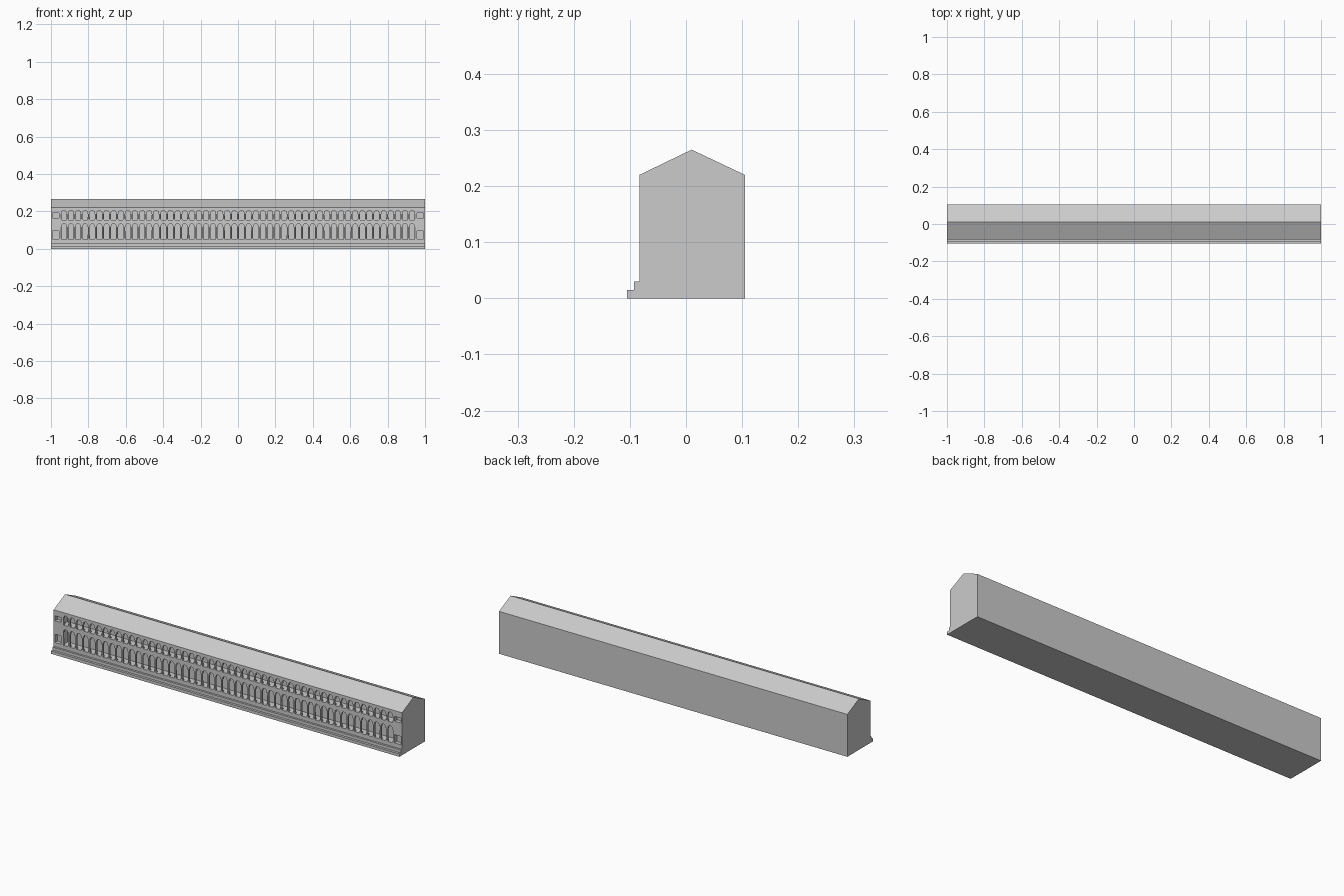
import bpy, bmesh, math
from mathutils import Matrix, Vector

cube = bpy.data.objects.get("Cube")
if cube:
    bpy.data.objects.remove(cube, do_unlink=True)

stone = bpy.data.materials.new("grey stone")
stone.use_nodes = True
GREY = (0.6, 0.6, 0.6, 1)
stone.diffuse_color = GREY
stone.node_tree.nodes["Principled BSDF"].inputs["Base Color"].default_value = GREY

FRONT = -0.083      # plane of the front wall
HALF = 0.95         # half length of the arcades
BAYS = 50
PITCH = 2 * HALF / BAYS
WALL = 0.012        # thickness of the arcade wall
RADIUS = 0.013      # radius of the arches


def finish(name, bm):
    bmesh.ops.recalc_face_normals(bm, faces=bm.faces)
    mesh = bpy.data.meshes.new(name)
    bm.to_mesh(mesh)
    bm.free()
    mesh.materials.append(stone)
    obj = bpy.data.objects.new(name, mesh)
    bpy.context.collection.objects.link(obj)
    return obj


def add_box(bm, lo, hi):
    lo, hi = Vector(lo), Vector(hi)
    place = Matrix.Translation((lo + hi) / 2) @ Matrix.Diagonal((*(hi - lo), 1))
    bmesh.ops.create_cube(bm, size=1, matrix=place)


def repeat(obj, count):
    mod = obj.modifiers.new("bays", "ARRAY")
    mod.count = count
    mod.use_relative_offset = False
    mod.use_constant_offset = True
    mod.constant_offset_displace = (PITCH, 0, 0)


# Building body: stepped, gabled side profile drawn along x
profile = [(-0.105, 0), (0.105, 0), (0.105, 0.22), (0.01, 0.265), (FRONT, 0.22),
           (FRONT, 0.03), (-0.093, 0.03), (-0.093, 0.015), (-0.105, 0.015)]
bm = bmesh.new()
end = bm.faces.new([bm.verts.new((-1, y, z)) for y, z in profile])
new = bmesh.ops.extrude_face_region(bm, geom=[end])["geom"]
bmesh.ops.translate(bm, vec=(2, 0, 0), verts=[v for v in new if isinstance(v, bmesh.types.BMVert)])
body = finish("building_body", bm)

# Recesses: two long galleries and a small niche at each end of each floor
floors = {"lower": (0.05, 0.14, 0.121), "upper": (0.155, 0.21, 0.192)}
niches = [(0.052, 0.095), (0.165, 0.19)]
bm = bmesh.new()
for floor, ceiling, spring in floors.values():
    add_box(bm, (-HALF, -0.2, floor), (HALF, -0.04, ceiling))
for bottom, top in niches:
    for side in (-1, 1):
        x = side * 0.975
        add_box(bm, (x - 0.018, -0.2, bottom), (x + 0.018, FRONT + 0.02, top))
cutter = finish("recess_cutter", bm)
cutter.hide_render = True
cut = body.modifiers.new("recesses", "BOOLEAN")
cut.operation = "DIFFERENCE"
cut.solver = "EXACT"
cut.object = cutter
bpy.context.view_layer.objects.active = body
bpy.ops.object.modifier_apply(modifier=cut.name)
bpy.data.objects.remove(cutter, do_unlink=True)


def arch_wall(name, spring, top):
    """One bay of pierced wall above the columns, repeated along the front."""
    steps = 8
    mid = PITCH / 2
    line = [(0, spring)]
    for i in range(steps + 1):
        a = math.pi * (1 - i / steps)
        line.append((mid + RADIUS * math.cos(a), spring + RADIUS * math.sin(a)))
    line.append((PITCH, spring))
    bm = bmesh.new()
    rows = []
    for y in (FRONT, FRONT + WALL):
        low = [bm.verts.new((x, y, z)) for x, z in line]
        high = [bm.verts.new((x, y, top)) for x, z in line]
        rows.append((low, high))
    (fl, fh), (bl, bh) = rows
    for i in range(len(line) - 1):
        j = i + 1
        for quad in ((fl[i], fl[j], fh[j], fh[i]), (bl[j], bl[i], bh[i], bh[j]),
                     (fl[j], fl[i], bl[i], bl[j])):
            bm.faces.new(quad)
    obj = finish(name, bm)
    obj.location.x = -HALF
    repeat(obj, BAYS)


def columns(name, floor, spring):
    """Round column with square base and capital on every bay line."""
    half, y, block = WALL / 2, FRONT + WALL / 2, 0.005
    bm = bmesh.new()
    add_box(bm, (-half, y - half, floor), (half, y + half, floor + block))
    add_box(bm, (-half, y - half, spring - block), (half, y + half, spring))
    height = spring - floor - 2 * block
    bmesh.ops.create_cone(bm, segments=8, radius1=0.0055, radius2=0.005, depth=height,
                          matrix=Matrix.Translation((0, y, (floor + spring) / 2)))
    obj = finish(name, bm)
    obj.location.x = -HALF
    repeat(obj, BAYS + 1)


# Arcades on both floors
for label, (floor, ceiling, spring) in floors.items():
    arch_wall(label + "_arches", spring, ceiling)
    columns(label + "_columns", floor, spring)
